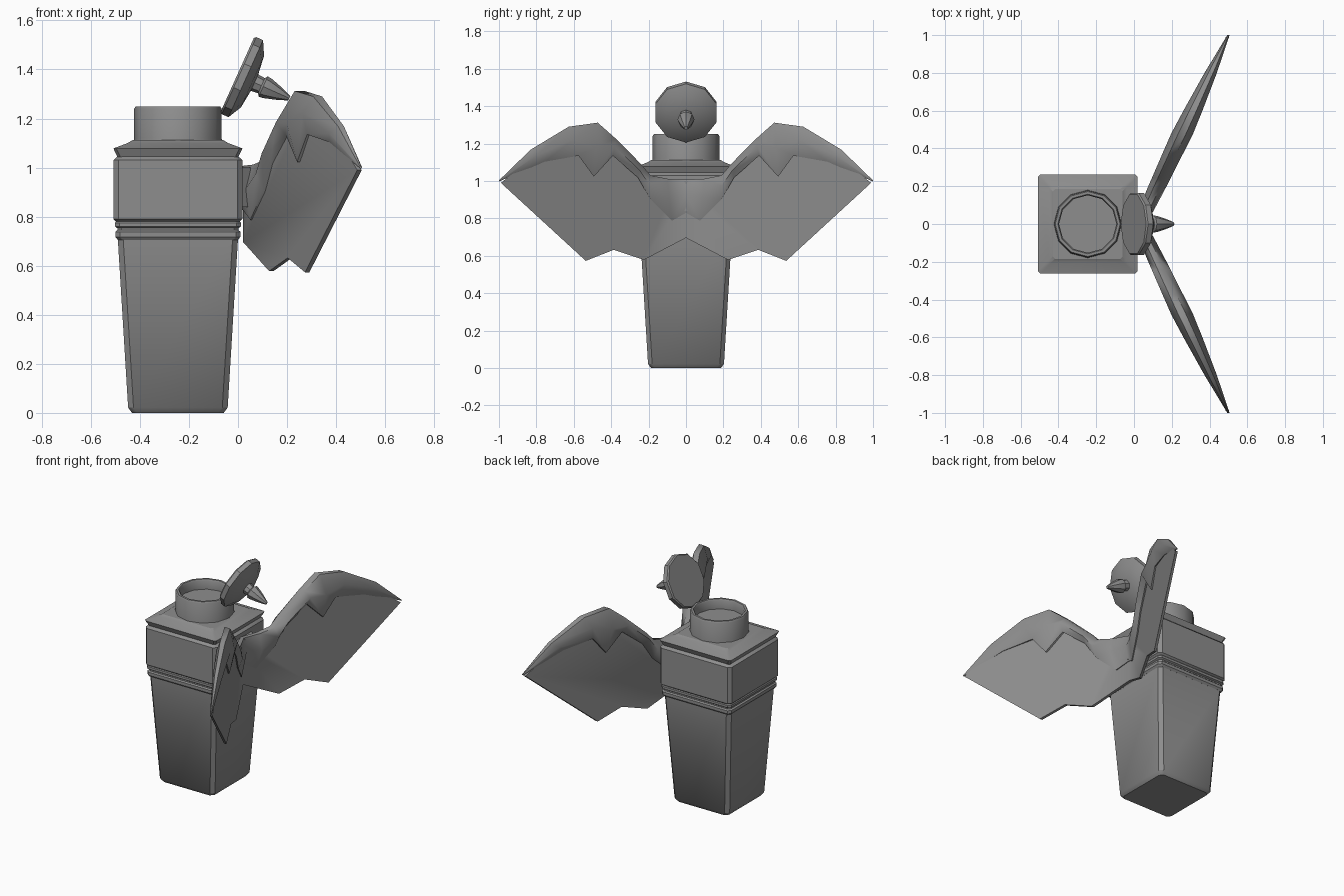
import bpy, bmesh, math
from mathutils import Vector, Matrix

cube = bpy.data.objects.get("Cube")
if cube:
    bpy.data.objects.remove(cube, do_unlink=True)

GREY = (0.27, 0.27, 0.27, 1)
mat = bpy.data.materials.new("mid_grey")
mat.use_nodes = True
mat.diffuse_color = GREY
bsdf = next(n for n in mat.node_tree.nodes if n.type == 'BSDF_PRINCIPLED')
bsdf.inputs["Base Color"].default_value = GREY
BODY_X = -0.245


def finish(name, bm, angle=30, mirror=False):
    bmesh.ops.recalc_face_normals(bm, faces=bm.faces)
    me = bpy.data.meshes.new(name)
    bm.to_mesh(me)
    bm.free()
    me.materials.append(mat)
    ob = bpy.data.objects.new(name, me)
    bpy.context.collection.objects.link(ob)
    if mirror:
        m = ob.modifiers.new("Mirror", 'MIRROR')
        m.use_axis = (False, True, False)
    bpy.ops.object.select_all(action='DESELECT')
    ob.select_set(True)
    bpy.context.view_layer.objects.active = ob
    bpy.ops.object.shade_smooth_by_angle(angle=math.radians(angle))
    return ob


def loft(name, rings, angle=30, mirror=False, cap_start=True, cap_end=True):
    """Skin closed rings of points, with optional end caps."""
    bm = bmesh.new()
    loops = [[bm.verts.new(p) for p in ring] for ring in rings]
    n = len(loops[0])
    for a, b in zip(loops, loops[1:]):
        for i in range(n):
            j = (i + 1) % n
            bm.faces.new((a[i], a[j], b[j], b[i]))
    if cap_start:
        bm.faces.new(loops[0])
    if cap_end:
        bm.faces.new(loops[-1])
    return finish(name, bm, angle, mirror)


def square_ring(h, z, c):
    """Square with cut corners, round the bottle axis."""
    pts = [(h, c - h), (h, h - c), (h - c, h), (c - h, h),
           (-h, h - c), (-h, c - h), (c - h, -h), (h - c, -h)]
    return [(BODY_X + x, y, z) for x, y in pts]


def lathe(name, profile, sides, matrix, angle=30):
    """Turn (radius, height) pairs round local z."""
    rings = []
    for r, z in profile:
        turns = [math.tau * i / sides for i in range(sides)]
        rings.append([matrix @ Vector((r * math.cos(t), r * math.sin(t), z)) for t in turns])
    return loft(name, rings, angle)


# Tapered bottle with banded waist, square shoulder block and sloped top
body = [(.187, 0), (.203, .022), (.245, .71)]
loft("bottle_lower", [square_ring(h, z, .022) for h, z in body], 40)
bands = [(.245, .705), (.255, .718), (.255, .738), (.247, .745), (.247, .753),
         (.257, .76), (.257, .775), (.247, .785)]
loft("waist_bands", [square_ring(h, z, .018) for h, z in bands])
block = [(.25, .778), (.263, .79), (.263, 1.03), (.247, 1.045)]
loft("shoulder_block", [square_ring(h, z, .02) for h, z in block])
top = [(.245, 1.04), (.263, 1.078), (.205, 1.1), (.185, 1.112)]
loft("shoulder_top", [square_ring(h, z, .012) for h, z in top], 15)

# Open neck
neck = [(.182, 1.1), (.178, 1.12), (.178, 1.24), (.172, 1.25), (.158, 1.25), (.152, 1.24), (.152, 1.185)]
lathe("neck", neck, 12, Matrix.Translation((BODY_X, 0, 0)), 35)

# Tilted lid with spike: local z points outward, local x points up the disc
out = Vector((.912, 0, -.41)).normalized()
up = Vector((.41, 0, .912)).normalized()
tilt = Matrix((up, out.cross(up), out)).transposed().to_4x4()
lid_frame = Matrix.Translation((-.003, 0, 1.378)) @ tilt
lathe("lid", [(.165, 0), (.172, .008), (.172, .038), (.115, .068), (.03, .078)], 10, lid_frame, 35)
spike = [(.038, .06), (.034, .108), (.045, .116), (.043, .135), (.028, .185), (.01, .233)]
lathe("lid_spike", spike, 8, lid_frame, 40)


def wing_point(y, z, off=0):
    return Vector((.03 + .47 * y + off, y, z))


# Wing arms: top edge y, z / lower edge y, z / bulge
stations = [(0, 1.007, 0, .83, .035), (.1, 1.012, .075, .787, .042),
            (.19, 1.03, .193, .905, .048), (.24, 1.09, .257, 1.018, .05),
            (.375, 1.226, .391, 1.135, .055), (.472, 1.312, .493, 1.023, .058),
            (.627, 1.29, .574, 1.135, .05), (.83, 1.168, .756, 1.103, .033),
            (1, 1.003, 1, .997, .006)]
rings, ridge = [], []
for ty, tz, by, bz, w in stations:
    my, mz = ty + (by - ty) * .45, tz + (bz - tz) * .45
    ridge.append((my, mz))
    edge = w * .36
    rings.append([wing_point(ty, tz, edge), wing_point(my, mz, w), wing_point(by, bz, edge),
                  wing_point(by, bz, -edge), wing_point(my, mz, -w), wing_point(ty, tz, -edge)])
loft("wing_arms", rings, 50, True, cap_start=False)

# Wing membranes: thin slab with a scalloped lower edge
outline = [(0, .696), (.225, .578), (.386, .632), (.536, .573), (.99, .99)] + ridge[-2::-1]
bm = bmesh.new()
front, back = [[bm.verts.new(wing_point(y, z, s * .009)) for y, z in outline] for s in (1, -1)]
bm.faces.new(front)
bm.faces.new(back[::-1])
for i in range(len(outline) - 1):
    bm.faces.new((front[i], front[i + 1], back[i + 1], back[i]))
finish("wing_membranes", bm, 20, True)

# Root joining the wings to the bottle
loft("wing_root", [[(x, y, z) for y, z in ((-h, .84), (h, .84), (h * 1.3, 1.0), (-h * 1.3, 1.0))]
                   for x, h in ((0, .1), (.05, .07))], 30)
